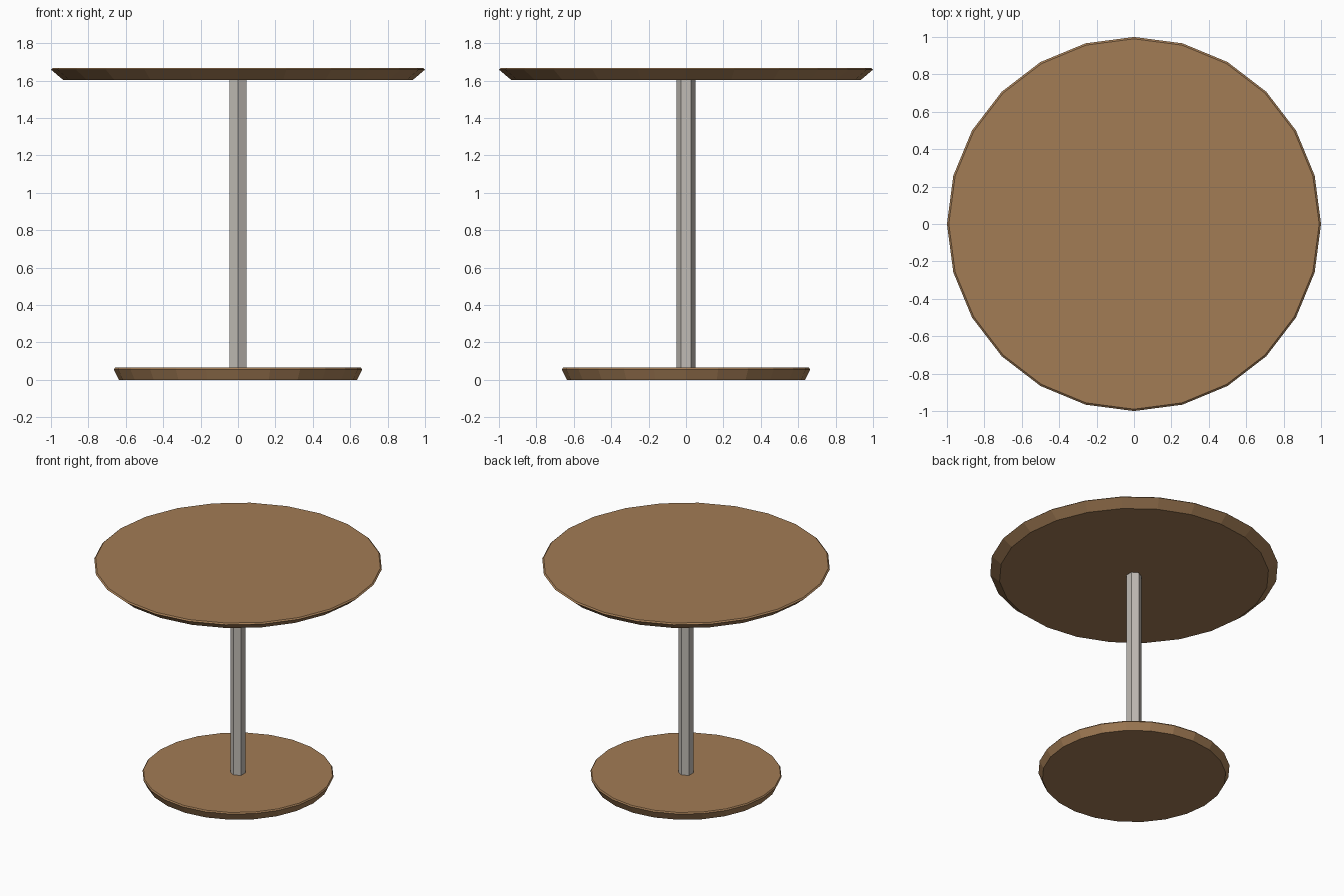
import bpy, bmesh
from math import sin, cos, pi

if "Cube" in bpy.data.objects:
    bpy.data.objects.remove(bpy.data.objects["Cube"])


def material(name, color):
    m = bpy.data.materials.new(name)
    m.diffuse_color = color
    m.use_nodes = True
    m.node_tree.nodes["Principled BSDF"].inputs["Base Color"].default_value = m.diffuse_color
    return m


def lathe(name, profile, sides, start, mat=None):
    """Flat-shaded closed solid from (radius, z) rings, bottom to top."""
    bm = bmesh.new()
    rings = [[bm.verts.new((r * cos(start + 2 * pi * i / sides),
                            r * sin(start + 2 * pi * i / sides), z))
              for i in range(sides)] for r, z in profile]
    for a, b in zip(rings, rings[1:]):
        for i in range(sides):
            j = (i + 1) % sides
            bm.faces.new((a[i], a[j], b[j], b[i]))
    bm.faces.new(rings[0][::-1])
    bm.faces.new(rings[-1])
    me = bpy.data.meshes.new(name)
    bm.to_mesh(me)
    bm.free()
    ob = bpy.data.objects.new(name, me)
    bpy.context.collection.objects.link(ob)
    if mat:
        me.materials.append(mat)
    return ob


wood = material("wood", (0.36, 0.20, 0.09, 1))
metal = material("metal", (0.53, 0.50, 0.46, 1))

# Round top with undercut rim and a fine chamfer on the upper edge
lathe("table_top", [(0.935, 1.604), (1.0, 1.659), (0.99, 1.668)], 24, 0, wood)
# Round foot plate, same construction
lathe("base", [(0.637, 0.0), (0.664, 0.056), (0.657, 0.065)], 24, 0, wood)
# Hexagonal post with a corner facing the front
lathe("post", [(0.052, 0.06), (0.052, 1.61)], 6, pi / 2, metal)
